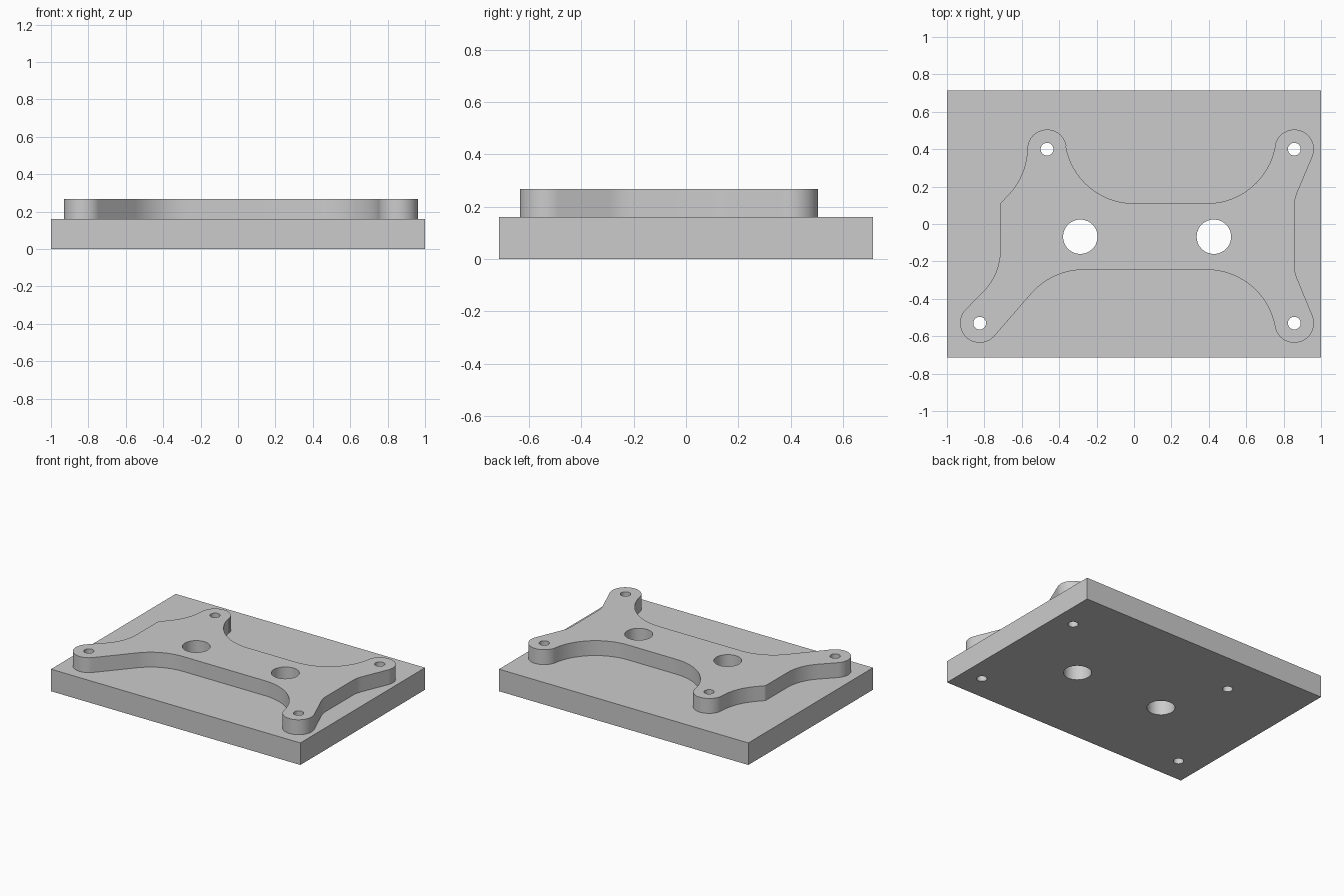
import bpy
import bmesh
from math import acos, atan2, cos, hypot, pi, sin, tau

cube = bpy.data.objects.get("Cube")
if cube:
    bpy.data.objects.remove(cube, do_unlink=True)

grey = bpy.data.materials.new("plain grey")
grey.use_nodes = True
grey.diffuse_color = (0.6, 0.6, 0.6, 1)
grey.node_tree.nodes["Principled BSDF"].inputs["Base Color"].default_value = (0.6, 0.6, 0.6, 1)

BASE_TOP, PAD_TOP = 0.16, 0.268


def prism(name, points, z0, z1):
    """Upright solid with the given counterclockwise outline."""
    bm = bmesh.new()
    face = bm.faces.new([bm.verts.new((x, y, z0)) for x, y in points])
    top = bmesh.ops.extrude_face_region(bm, geom=[face])["geom"]
    bmesh.ops.translate(bm, vec=(0, 0, z1 - z0),
                        verts=[g for g in top if isinstance(g, bmesh.types.BMVert)])
    bmesh.ops.recalc_face_normals(bm, faces=bm.faces)
    mesh = bpy.data.meshes.new(name)
    bm.to_mesh(mesh)
    bm.free()
    mesh.materials.append(grey)
    obj = bpy.data.objects.new(name, mesh)
    bpy.context.collection.objects.link(obj)
    return obj


def circle(cx, cy, r, n=48):
    return [(cx + r * cos(tau * i / n), cy + r * sin(tau * i / n)) for i in range(n)]


def belt(rounds):
    """Tangent outline round the circles; a negative radius bends inward."""
    count = len(rounds)
    normals = []
    for i, (x, y, r) in enumerate(rounds):
        x2, y2, r2 = rounds[(i + 1) % count]
        ratio = (r - r2) / hypot(x2 - x, y2 - y)
        normals.append(atan2(y2 - y, x2 - x) - acos(max(-1, min(1, ratio))))
    points = []
    for i, (x, y, r) in enumerate(rounds):
        start, end = normals[i - 1], normals[i]
        turn = (end - start) % tau if r > 0 else -((start - end) % tau)
        steps = max(4, int(abs(turn) / (pi / 36)))
        for k in range(steps + 1):
            a = start + turn * k / steps
            p = (x + r * cos(a), y + r * sin(a))
            if not points or hypot(p[0] - points[-1][0], p[1] - points[-1][1]) > 0.001:
                points.append(p)
    return points


def combine(target, tool, operation):
    mod = target.modifiers.new(tool.name, "BOOLEAN")
    mod.operation, mod.solver, mod.object = operation, "EXACT", tool
    bpy.context.view_layer.objects.active = target
    bpy.ops.object.modifier_apply(modifier=mod.name)
    bpy.data.objects.remove(tool, do_unlink=True)


# Rectangular base plate
plate = prism("mounting_plate", [(-1, -0.714), (1, -0.714), (1, 0.714), (-1, 0.714)], 0, BASE_TOP)

# Raised four-armed pad: rounded arm ends joined by concave sweeps
END, SWEEP = 0.105, -0.37
bolts = [(0.857, 0.4), (-0.465, 0.4), (-0.825, -0.53), (0.857, -0.53)]
outline = belt([
    (*bolts[0], END), (0.39, 0.48, SWEEP), (0, 0.48, SWEEP),
    (*bolts[1], END), (-0.94, 0.41, SWEEP), (-0.69, 0.1, 0.025), (-1.03, -0.14, -0.315),
    (*bolts[2], END), (-0.27, -0.615, SWEEP), (0.39, -0.615, SWEEP),
    (*bolts[3], END), (1.057, -0.215, -0.2), (1.057, 0.09, -0.2),
])
combine(plate, prism("raised_pad", outline, BASE_TOP / 2, PAD_TOP), "UNION")

# Through holes: four for bolts, two large
holes = [(x, y, 0.034) for x, y in bolts] + [(x, -0.068, 0.092) for x in (-0.287, 0.427)]
for x, y, r in holes:
    cutter = prism("hole_cutter", circle(x, y, r), -0.1, PAD_TOP + 0.1)
    cutter.hide_render = True
    combine(plate, cutter, "DIFFERENCE")

# Smooth walls with crisp rims
bpy.ops.object.select_all(action="DESELECT")
plate.select_set(True)
bpy.context.view_layer.objects.active = plate
bpy.ops.object.shade_smooth_by_angle(angle=pi / 6)
